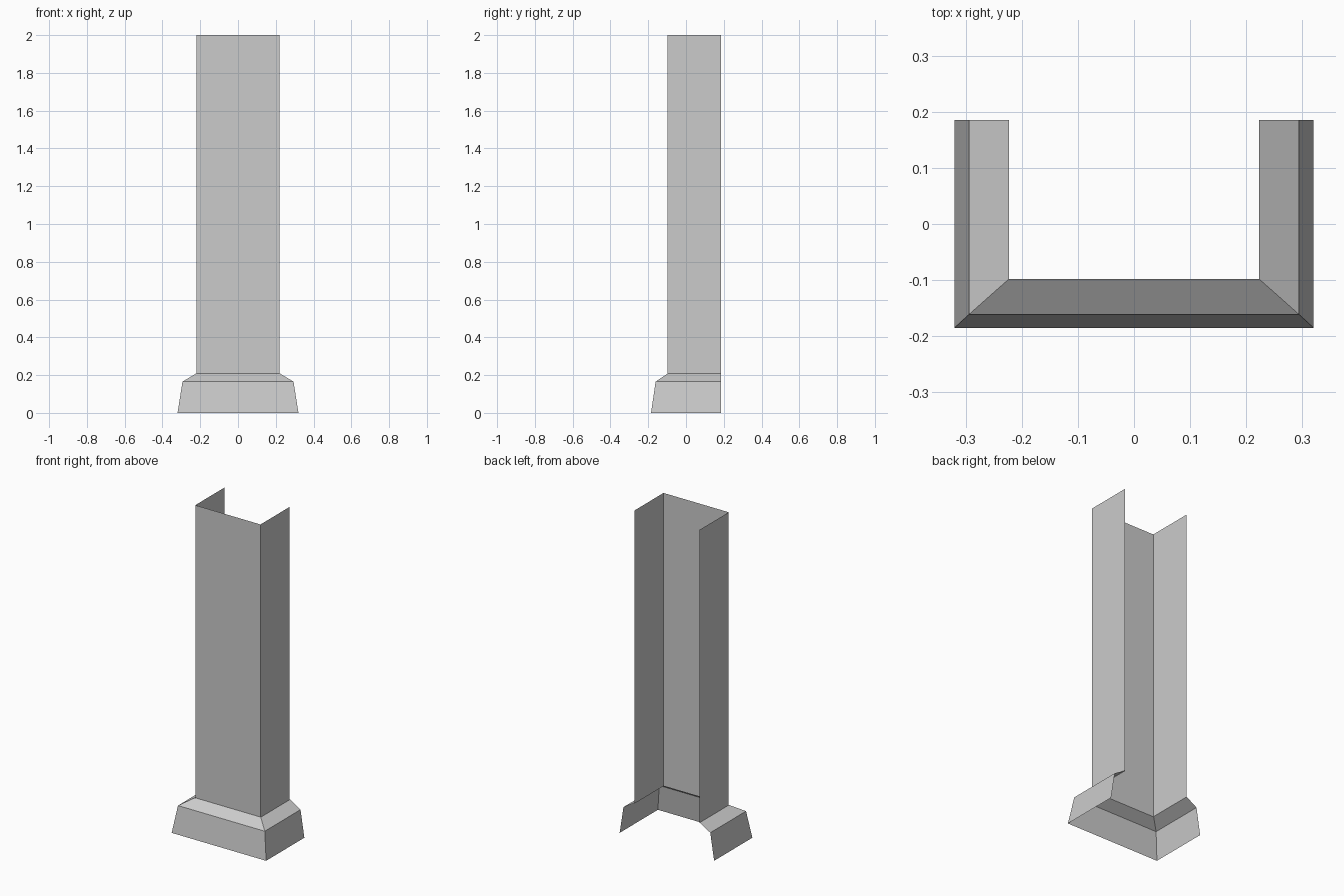
import bpy
import bmesh

cube = bpy.data.objects.get("Cube")
if cube:
    bpy.data.objects.remove(cube, do_unlink=True)

# One plain grey for every part
grey = bpy.data.materials.new("plain_grey")
grey.use_nodes = True
colour = (0.6, 0.6, 0.6, 1)
grey.diffuse_color = colour
grey.node_tree.nodes["Principled BSDF"].inputs["Base Color"].default_value = colour

BACK = 0.185


def open_wrap(name, profile):
    """Sweep (half width, front y, height) steps around three sides, open at the back."""
    bm = bmesh.new()
    rows = []
    for w, front, z in profile:
        path = [(-w, BACK), (-w, front), (w, front), (w, BACK)]
        rows.append([bm.verts.new((x, y, z)) for x, y in path])
    for low, high in zip(rows, rows[1:]):
        for i in range(3):
            bm.faces.new((low[i], low[i + 1], high[i + 1], high[i]))
    mesh = bpy.data.meshes.new(name)
    bm.to_mesh(mesh)
    bm.free()
    mesh.materials.append(grey)
    obj = bpy.data.objects.new(name, mesh)
    bpy.context.collection.objects.link(obj)
    return obj


# Tall three-sided shaft
open_wrap("column_shaft", [(0.221, -0.098, 0.205), (0.221, -0.098, 2.0)])

# Flared plinth with a sloped shoulder
open_wrap("plinth", [(0.32, -0.185, 0.0), (0.294, -0.161, 0.165), (0.223, -0.098, 0.208)])
